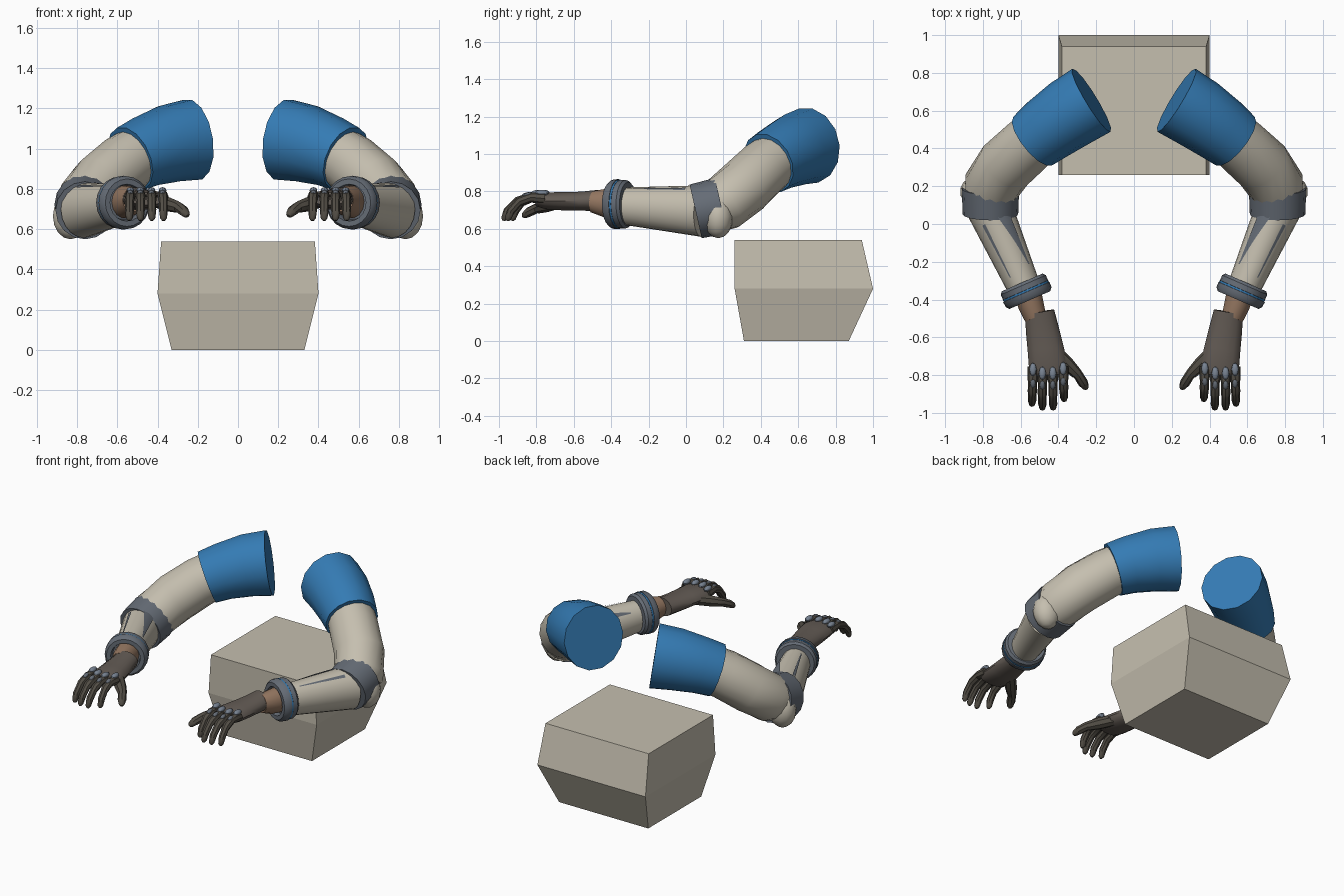
import bpy, bmesh, math
from mathutils import Vector, Matrix

if "Cube" in bpy.data.objects:
    bpy.data.objects.remove(bpy.data.objects["Cube"])

def material(name, rgb):
    m = bpy.data.materials.new(name)
    m.diffuse_color = (*rgb, 1)
    m.use_nodes = True
    m.node_tree.nodes["Principled BSDF"].inputs["Base Color"].default_value = m.diffuse_color
    return m

BLUE = material("blue cloth", (0.035, 0.20, 0.46))
BEIGE = material("beige", (0.56, 0.52, 0.43))
GRAY = material("slate gray", (0.13, 0.15, 0.18))
PLATE = material("light slate", (0.19, 0.23, 0.29))
SKIN = material("skin", (0.30, 0.185, 0.12))
GLOVE = material("glove brown", (0.125, 0.105, 0.09))
DARK = material("finger brown", (0.085, 0.075, 0.06))
Z = Vector((0, 0, 1))

def finish(name, bm, mat, mirror=True, smooth=True):
    bmesh.ops.recalc_face_normals(bm, faces=bm.faces[:])
    mesh = bpy.data.meshes.new(name)
    bm.to_mesh(mesh)
    bm.free()
    mesh.materials.append(mat)
    ob = bpy.data.objects.new(name, mesh)
    bpy.context.collection.objects.link(ob)
    if smooth:
        bpy.ops.object.select_all(action='DESELECT')
        ob.select_set(True)
        bpy.context.view_layer.objects.active = ob
        bpy.ops.object.shade_smooth_by_angle(angle=math.radians(38))
    if mirror:
        ob.modifiers.new("Mirror", 'MIRROR')
    return ob

def frame(t):
    t = Vector(t).normalized()
    side = Z.cross(t).normalized()
    return t, side, t.cross(side)

def tube(name, rings, mat, sides=16, axis=None):
    """Sweep ellipses (x, y, z, half width, half height) along a path."""
    bm = bmesh.new()
    cs = [Vector(r[:3]) for r in rings]
    loops = []
    for i, r in enumerate(rings):
        t = axis or cs[min(i + 1, len(cs) - 1)] - cs[max(i - 1, 0)]
        _, s, u = frame(t)
        loops.append([bm.verts.new(cs[i] + s * r[3] * math.cos(a) + u * r[4] * math.sin(a))
                      for a in (2 * math.pi * k / sides for k in range(sides))])
    for a, b in zip(loops, loops[1:]):
        for k in range(sides):
            n = (k + 1) % sides
            bm.faces.new((a[k], a[n], b[n], b[k]))
    bm.faces.new(loops[0])
    bm.faces.new(loops[-1])
    return finish(name, bm, mat)

def band(name, centre, axis, profile, mat, sides=20, taller=1.0):
    """Straight ring from (offset along axis, radius) pairs."""
    t = Vector(axis).normalized()
    rings = [(*(Vector(centre) + t * o), r, r * taller) for o, r in profile]
    return tube(name, rings, mat, sides, t)

def ellipsoid(name, centre, radii, mat, rot=None, seg=14):
    bm = bmesh.new()
    m = Matrix.Translation(centre) @ (rot or Matrix()) @ Matrix.Diagonal((*radii, 1))
    bmesh.ops.create_uvsphere(bm, u_segments=seg, v_segments=8, radius=1, matrix=m)
    return finish(name, bm, mat)

# Faceted lower block
bm = bmesh.new()
levels = [(0, .33, .31, .87), (.28, .40, .26, 1.0), (.54, .382, .26, .94)]
loops = [[bm.verts.new(p) for p in ((-w, f, z), (w, f, z), (w, b, z), (-w, b, z))]
         for z, w, f, b in levels]
for a, b in zip(loops, loops[1:]):
    for k in range(4):
        bm.faces.new((a[k], a[(k + 1) % 4], b[(k + 1) % 4], b[k]))
bm.faces.new(loops[0])
bm.faces.new(loops[-1])
finish("base_block", bm, BEIGE, mirror=False, smooth=False)

# Sleeve and upper arm
tube("sleeve", [(.225, .655, 1.045, .195, .205), (.34, .585, 1.025, .19, .195),
                (.46, .50, .985, .177, .177), (.535, .44, .95, .165, .168)], BLUE, 14)
tube("upper_arm", [(.48, .49, .98, .145, .145), (.57, .41, .92, .152, .152),
                   (.68, .31, .825, .155, .155), (.755, .20, .735, .15, .15),
                   (.77, .12, .70, .13, .13)], BEIGE)

# Elbow band and elbow cap
band("elbow_band", (.76, .125, .71), (0, -.97, -.22),
     [(-.065, .14), (-.065, .152), (.075, .147), (.075, .12)], GRAY, 16)
ellipsoid("elbow_cap", (.832, .172, .665), (.09, .08, .115), BEIGE)

# Forearm with tapered surface stripes
F0, F1 = Vector((.768, .09, .695)), Vector((.585, -.33, .722))
W0, W1, H0, H1 = .122, .088, .138, .10
tube("forearm", [(*F0.lerp(F1, t), W0 + (W1 - W0) * t, H0 + (H1 - H0) * t)
                 for t in (0, .25, .5, .75, 1)], BEIGE, 20)

def stripe(name, t0, t1, a0, a1, w0, w1):
    bm = bmesh.new()
    _, s, u = frame(F1 - F0)
    rows = []
    for i in range(9):
        k = i / 8
        t = t0 + (t1 - t0) * k
        mid, half = a0 + (a1 - a0) * k, w0 + (w1 - w0) * k
        row = []
        for j in range(-2, 3):
            a = math.radians(mid + half * j / 2)
            row.append(bm.verts.new(F0.lerp(F1, t)
                       + s * (W0 + (W1 - W0) * t + .004) * math.cos(a)
                       + u * (H0 + (H1 - H0) * t + .004) * math.sin(a)))
        rows.append(row)
    for a, b in zip(rows, rows[1:]):
        for j in range(4):
            bm.faces.new((a[j], a[j + 1], b[j + 1], b[j]))
    return finish(name, bm, GRAY)

stripe("outer_stripe", .18, .86, 58, 62, 5, 2)
stripe("inner_stripe", .08, .80, 115, 138, 20, 2)

# Wrist cuff with recessed front and blue trim line
CUFF, CUFF_AXIS = (.572, -.355, .732), (-.40, -.92, 0)
band("wrist_cuff", CUFF, CUFF_AXIS,
     [(-.05, .085), (-.05, .118), (-.035, .13), (-.006, .13), (-.004, .124), (.004, .124),
      (.006, .134), (.035, .132), (.052, .118), (.052, .092), (.02, .085)], GRAY)
band("cuff_trim", CUFF, CUFF_AXIS,
     [(-.005, .12), (-.005, .131), (.005, .131), (.005, .12)], BLUE)

# Wrist, glove and hand
tube("wrist", [(.57, -.34, .735, .075, .085), (.545, -.43, .738, .068, .078),
               (.52, -.50, .745, .058, .058)], SKIN, 14)
tube("glove", [(.50, -.465, .752, .078, .058), (.485, -.56, .748, .088, .052),
               (.468, -.66, .748, .096, .050), (.455, -.745, .750, .102, .046),
               (.452, -.80, .752, .092, .032)], GLOVE, 14)

# Fingers with knuckle plates: base x, tip x, reach
for i, (xb, xt, reach) in enumerate([(.375, .37, -.045), (.43, .428, 0),
                                     (.485, .485, 0), (.535, .54, -.02)]):
    path = [(0, -.755, .762, .029), (.25, -.83, .768, .027), (.3, -.842, .766, .024),
            (.6, -.90, .747, .025), (.65, -.912, .738, .022), (.9, -.955, .695, .022),
            (1, -.972, .655, .017), (1, -.975, .643, .008)]
    tube(f"finger_{i + 1}",
         [(xb + (xt - xb) * k, y - reach * k, z, r, r) for k, y, z, r in path], DARK, 8)
    y = (-.765, -.79, -.79, -.77)[i]
    ellipsoid(f"knuckle_plate_{i + 1}", (xb, y, .793), (.019, .036, .016), PLATE, seg=8)
    ellipsoid(f"finger_plate_{i + 1}", (xb, -.852 - reach * .4, .783), (.014, .026, .012),
              GRAY, Matrix.Rotation(.25, 4, 'X'), seg=8)

# Thumb
tube("thumb", [(.41, -.68, .742, .035, .035), (.35, -.745, .725, .037, .036),
               (.305, -.79, .712, .030, .030), (.295, -.80, .709, .026, .027),
               (.27, -.84, .69, .027, .026), (.255, -.865, .672, .018, .018),
               (.25, -.872, .665, .008, .008)], DARK, 8)
